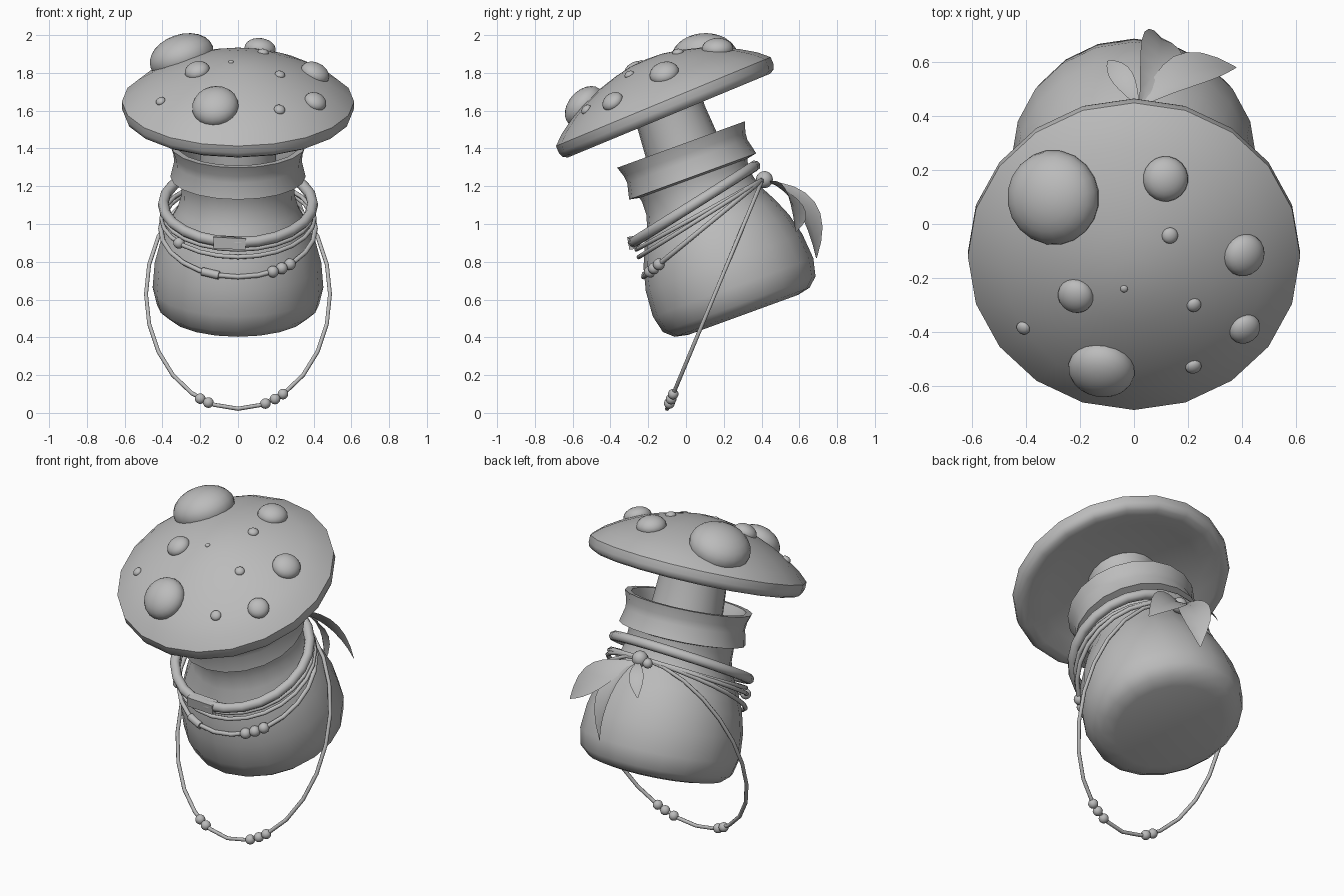
import bpy, bmesh
from math import sin, cos, pi, radians, hypot, sqrt
from mathutils import Vector, Matrix

if "Cube" in bpy.data.objects:
    bpy.data.objects.remove(bpy.data.objects["Cube"])

# Mid grey shared by every part
GREY = bpy.data.materials.new("mid_grey")
GREY.diffuse_color = (.5, .5, .5, 1)
GREY.use_nodes = True
GREY.node_tree.nodes["Principled BSDF"].inputs["Base Color"].default_value = GREY.diffuse_color


def finish(ob, angle=40):
    bpy.ops.object.select_all(action='DESELECT')
    ob.select_set(True)
    bpy.context.view_layer.objects.active = ob
    bpy.ops.object.shade_smooth_by_angle(angle=radians(angle))
    ob.data.materials.clear()
    ob.data.materials.append(GREY)
    return ob


def from_bmesh(name, bm, angle=40):
    bmesh.ops.recalc_face_normals(bm, faces=bm.faces)
    me = bpy.data.meshes.new(name)
    bm.to_mesh(me)
    bm.free()
    ob = bpy.data.objects.new(name, me)
    bpy.context.collection.objects.link(ob)
    return finish(ob, angle)


def lathe(name, profile, loc, tilt, closed=False, n=20):
    """Revolve (radius, height) points about a tilted axis."""
    bm = bmesh.new()
    rings = []
    for r, h in profile:
        if r == 0:
            rings.append([bm.verts.new((0, 0, h))] * n)
        else:
            rings.append([bm.verts.new((r * cos(2 * pi * i / n), r * sin(2 * pi * i / n), h))
                          for i in range(n)])
    pairs = list(zip(rings, rings[1:] + rings[:1])) if closed else list(zip(rings, rings[1:]))
    for a, b in pairs:
        for i in range(n):
            j = (i + 1) % n
            bm.faces.new(list(dict.fromkeys((a[i], a[j], b[j], b[i]))))
    ob = from_bmesh(name, bm)
    ob.location = loc
    ob.rotation_euler = (radians(tilt), 0, 0)
    return ob


def ball(name, loc, r, flat=1.0, normal=(0, 0, 1), seg=16):
    bm = bmesh.new()
    bmesh.ops.create_uvsphere(bm, u_segments=seg, v_segments=seg // 2 + 2, radius=r)
    rot = Vector(normal).to_track_quat('Z', 'Y').to_matrix().to_4x4()
    bm.transform(Matrix.Translation(loc) @ rot @ Matrix.Diagonal((1, 1, flat, 1)))
    return from_bmesh(name, bm, 60)


def tube(name, points, r, cyclic=True):
    cu = bpy.data.curves.new(name, 'CURVE')
    cu.dimensions = '3D'
    cu.bevel_depth, cu.bevel_resolution, cu.use_fill_caps = r, 2, True
    sp = cu.splines.new('POLY')
    sp.points.add(len(points) - 1)
    for p, co in zip(sp.points, points):
        p.co = (*co, 1)
    sp.use_cyclic_u = cyclic
    ob = bpy.data.objects.new(name, cu)
    bpy.context.collection.objects.link(ob)
    bpy.ops.object.select_all(action='DESELECT')
    ob.select_set(True)
    bpy.context.view_layer.objects.active = ob
    bpy.ops.object.convert(target='MESH')
    return finish(bpy.context.object, 50)


class Loop:
    """Flat elliptical loop given its front and back points (y, z) and half width."""
    def __init__(self, front, back, half):
        f, b = Vector((0, *front)), Vector((0, *back))
        self.mid, self.d, self.half = (f + b) / 2, (f - b) / 2, half

    def at(self, a):
        return self.mid + self.d * cos(a) + Vector((self.half * sin(a), 0, 0))

    def at_x(self, x):
        return self.mid + self.d * sqrt(1 - (x / self.half) ** 2) + Vector((x, 0, 0))

    def build(self, name, r, n=24):
        return tube(name, [self.at(2 * pi * i / n) for i in range(n)], r)


# Bottle, collar and stem share one leaning axis
BOTTLE, LEAN = (0, 0.434, 0.157), 20
lathe("bottle_body", [(0, .385), (.31, .385), (.38, .40), (.43, .445), (.452, .54), (.441, .68),
                      (.41, .80), (.368, .90), (.32, .99), (.30, 1.06), (.298, 1.13),
                      (.31, 1.18)], BOTTLE, LEAN)
lathe("bottle_collar", [(.305, 1.155), (.358, 1.165), (.338, 1.25), (.342, 1.29), (.36, 1.345),
                        (.325, 1.345), (.305, 1.27)], BOTTLE, LEAN, True)
lathe("stem", [(0, 1.13), (.205, 1.13), (.20, 1.33), (.188, 1.50), (.195, 1.56), (.225, 1.61)],
      BOTTLE, LEAN)

# Mushroom cap
CAP, CAP_LEAN = Vector((0, -.12, 1.648)), 22.5
DOME = [(0, .242), (.09, .237), (.18, .220), (.29, .189), (.39, .148), (.48, .102),
        (.56, .050), (.615, 0)]
lathe("cap", DOME + [(.615, -.04), (.605, -.066), (.58, -.08), (.54, -.08), (.45, -.06),
                     (.32, -.03), (.185, -.02)], CAP, CAP_LEAN)


def dome(r):
    for (r0, h0), (r1, h1) in zip(DOME, DOME[1:]):
        if r <= r1:
            return h0 + (h1 - h0) * (r - r0) / (r1 - r0), (h1 - h0) / (r1 - r0)
    return 0, -.8


# Cap spots: x, y seen from above, radius
rot = Matrix.Rotation(radians(CAP_LEAN), 3, 'X')
SPOTS = [(-.298, .098, .176), (.117, .167, .084), (.133, -.043, .03), (.408, -.115, .08),
         (-.216, -.266, .067), (-.037, -.24, .014), (.222, -.30, .027), (-.41, -.385, .026),
         (.41, -.388, .06), (.22, -.528, .03), (-.12, -.538, .124)]
for i, (x, y, r) in enumerate(SPOTS):
    v = 0
    for _ in range(20):
        h, slope = dome(hypot(x, v))
        v = (y - CAP.y + h * sin(radians(CAP_LEAN))) / cos(radians(CAP_LEAN))
    d = Vector((x, v, 0)).normalized()
    normal = rot @ Vector((-slope * d.x, -slope * d.y, 1)).normalized()
    ball(f"cap_spot_{i + 1}", CAP + rot @ Vector((x, v, h)), r, .68, normal, 20)

# Thick neck ring with a box clasp
Loop((-.28, .902), (.365, 1.308), .396).build("neck_ring", .029)
bm = bmesh.new()
bmesh.ops.create_cube(bm, size=1)
bm.transform(Matrix.Translation((-.045, -.276, .902)) @ Matrix.Rotation(radians(10), 4, 'X')
             @ Matrix.Rotation(radians(3), 4, 'Y') @ Matrix.Diagonal((.17, .06, .06, 1)))
from_bmesh("ring_clasp", bm, 30)

# Thin cords meeting at the knot behind
KNOT = (.405, 1.235)
cord_b = Loop((-.25, .825), KNOT, .405)
cord_c = Loop((-.225, .72), KNOT, .41)
hanging = Loop((-.10, .022), KNOT, .487)
Loop((-.262, .865), KNOT, .392).build("cord_upper", .012)
cord_b.build("cord_middle", .012)
cord_c.build("cord_lower", .013)
hanging.build("cord_hanging", .011)

# Beads
ball("bead_upper", cord_b.at_x(-.312), .03)
for i, x in enumerate((.185, .232, .275)):
    ball(f"bead_lower_{i + 1}", cord_c.at_x(x), .031)
for i, x in enumerate((-.20, -.157, .145, .196, .238)):
    ball(f"bead_hanging_{i + 1}", hanging.at_x(x), .028)
tube("bead_tube", [cord_c.at_x(-.19), cord_c.at_x(-.10)], .022, False)
ball("knot_large", (.02, .415, 1.235), .045)
ball("knot_small", (-.035, .42, 1.222), .028)


def leaf(name, mid, tip, width, normal, n=8):
    """Arched leaf folded along its midrib."""
    root, mid, tip = Vector((.02, .43, 1.225)), Vector(mid), Vector(tip)
    ctrl = mid * 2 - (root + tip) / 2
    normal = Vector(normal).normalized()
    bm = bmesh.new()
    rows = []
    for i in range(n + 1):
        t = i / n
        p = root * (1 - t) ** 2 + ctrl * 2 * t * (1 - t) + tip * t * t
        tan = ((ctrl - root) * (1 - t) + (tip - ctrl) * t).normalized()
        side = tan.cross(normal).normalized()
        w = width / 2 * sin(pi * t ** 1.15) + .004
        rows.append([bm.verts.new(p + side * s * w + side.cross(tan) * abs(s) * w * .25)
                     for s in (-1, 0, 1)])
    for a, b in zip(rows, rows[1:]):
        for j in (0, 1):
            bm.faces.new((a[j], a[j + 1], b[j + 1], b[j]))
    return from_bmesh(name, bm, 30)


# Leaves hanging from the knot
leaf("leaf_right", (.20, .555, 1.13), (.377, .58, .96), .17, (.1, .75, .65))
leaf("leaf_middle", (.09, .62, 1.09), (.10, .69, .82), .17, (.55, .7, .5))
leaf("leaf_small", (-.04, .535, 1.19), (-.096, .604, 1.10), .075, (-.2, .6, .75))
